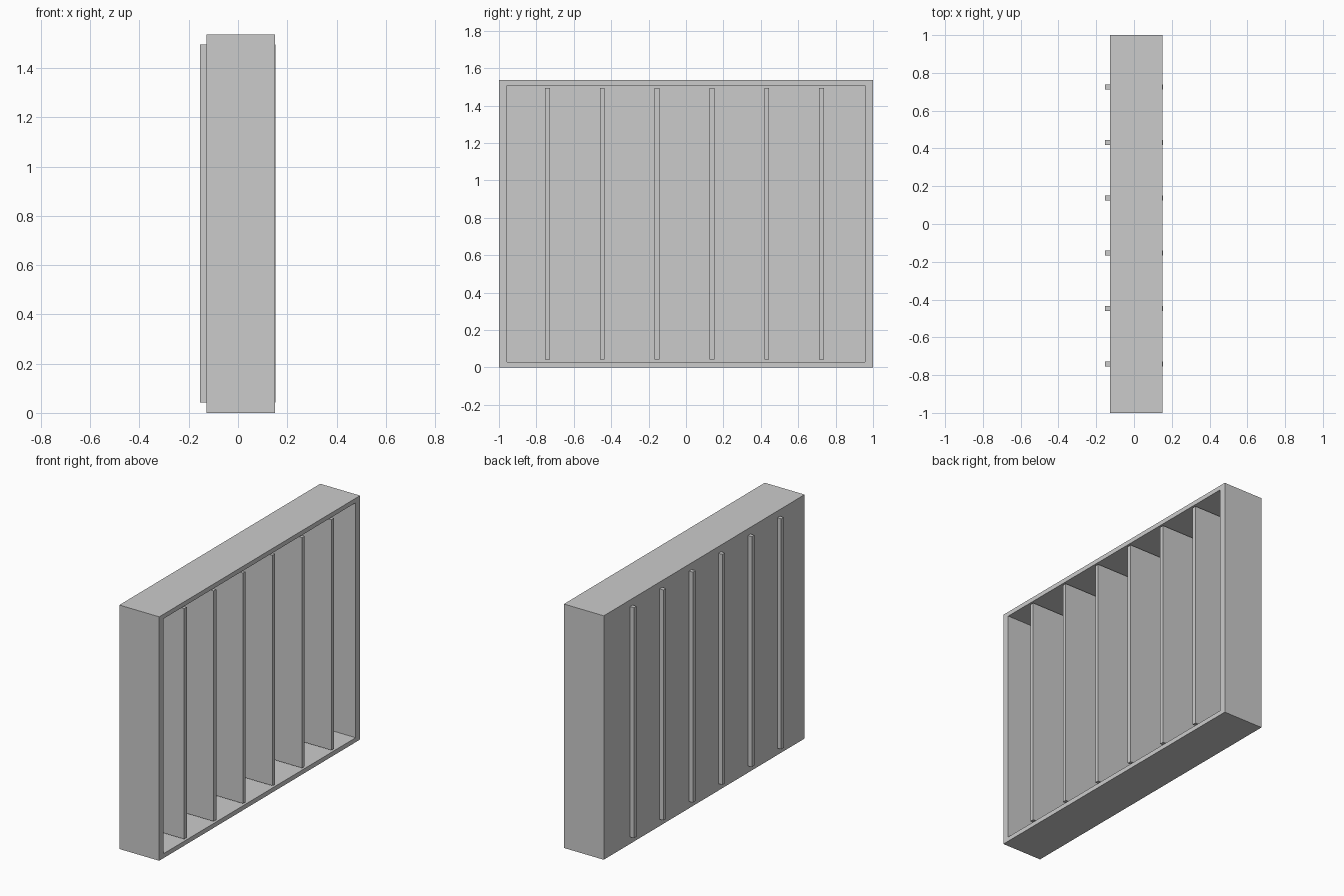
import bpy, bmesh
from mathutils import Vector

if "Cube" in bpy.data.objects:
    bpy.data.objects.remove(bpy.data.objects["Cube"])

X_BACK, X_FRONT = -0.127, 0.151
HEIGHT = 1.537
BACK_THICKNESS = 0.04


def box_object(name, lo, hi):
    """Axis-aligned box between two corners."""
    lo, hi = Vector(lo), Vector(hi)
    bm = bmesh.new()
    bmesh.ops.create_cube(bm, size=1)
    for v in bm.verts:
        v.co = Vector((lo[i] + (v.co[i] + 0.5) * (hi[i] - lo[i]) for i in range(3)))
    mesh = bpy.data.meshes.new(name)
    bm.to_mesh(mesh)
    bm.free()
    obj = bpy.data.objects.new(name, mesh)
    bpy.context.collection.objects.link(obj)
    return obj


# Case: solid box whose open side is inset and pushed in to leave a back panel
case = box_object("case", (X_BACK, -1, 0), (X_FRONT, 1, HEIGHT))
bm = bmesh.new()
bm.from_mesh(case.data)
bm.normal_update()
opening = max(bm.faces, key=lambda f: f.normal.x)
bmesh.ops.inset_individual(bm, faces=[opening], thickness=0.04)
for v in opening.verts:
    v.co.y = 0.956 if v.co.y > 0 else -0.956
floor = bmesh.ops.extrude_discrete_faces(bm, faces=[opening])["faces"][0]
for v in floor.verts:
    v.co.x = X_BACK + BACK_THICKNESS
bmesh.ops.recalc_face_normals(bm, faces=bm.faces)
bm.to_mesh(case.data)
bm.free()

# Upright dividers: run the full depth and poke out through the back
for i in range(6):
    y = -0.741 + i * 0.2932
    box_object(f"divider_{i + 1}", (-0.154, y - 0.013, 0.043), (0.153, y + 0.013, 1.495))
